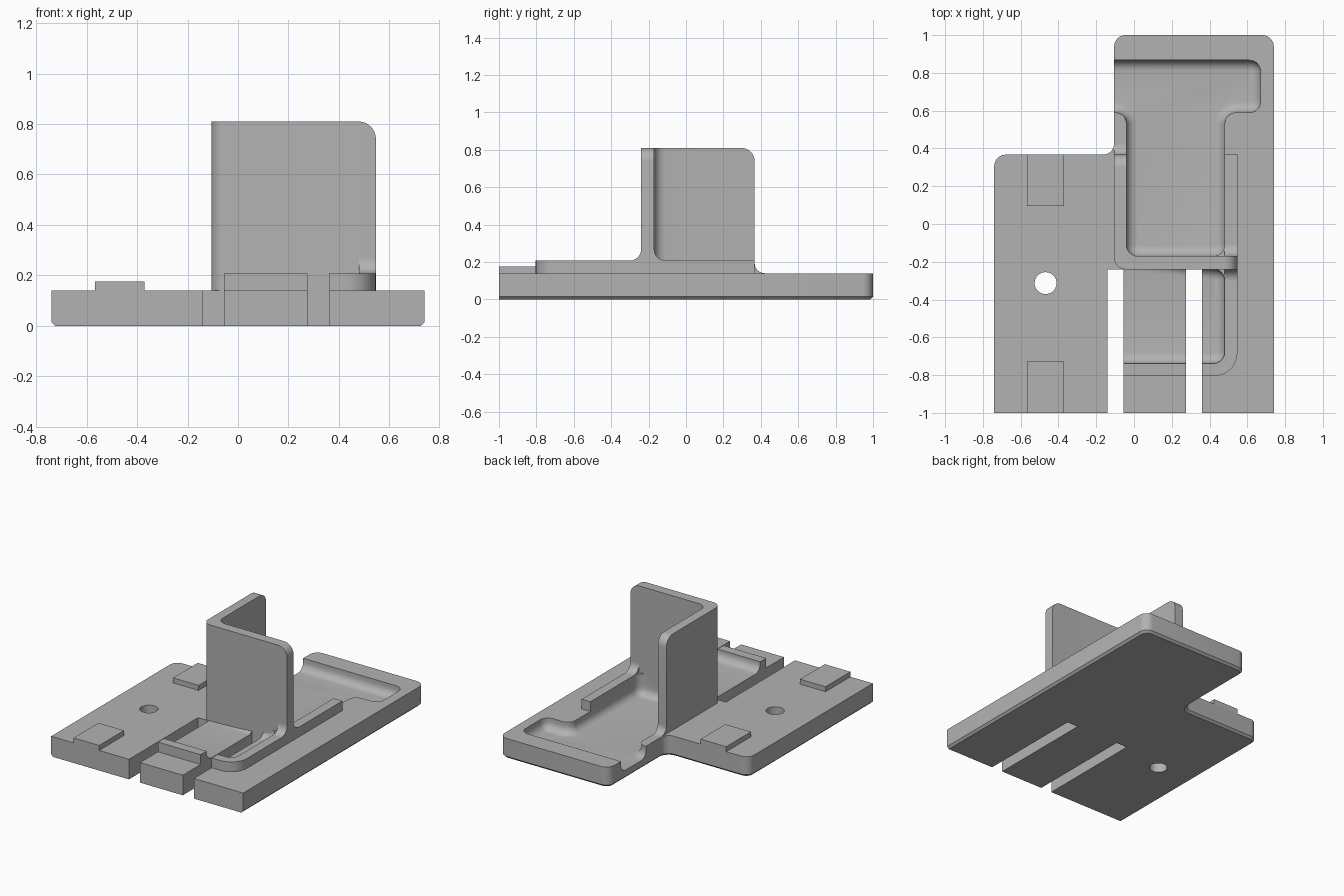
import bpy, bmesh, math
from mathutils import Vector

if "Cube" in bpy.data.objects:
    bpy.data.objects.remove(bpy.data.objects["Cube"])

grey = bpy.data.materials.new("plain_grey")
grey.use_nodes = True
COLOUR = (0.45, 0.45, 0.45, 1)
grey.diffuse_color = COLOUR
grey.node_tree.nodes["Principled BSDF"].inputs["Base Color"].default_value = COLOUR

R = 0.06                      # common corner radius
BASE, RIM, TOP = 0.14, 0.208, 0.81
FLOOR = 0.06


def rounded(corners, steps=8):
    """Outline from (x, y, radius) corners with tangent arcs."""
    out = []
    for i, (x, y, r) in enumerate(corners):
        p = Vector((x, y))
        if r == 0:
            out.append(p)
            continue
        u = (Vector(corners[i - 1][:2]) - p).normalized()
        v = (Vector(corners[(i + 1) % len(corners)][:2]) - p).normalized()
        c = p + r * (u + v)
        for k in range(steps + 1):
            t = math.pi / 2 * k / steps
            out.append(c - r * (v * math.cos(t) + u * math.sin(t)))
    return out


def prism(name, outline, z0, z1, bevel=0, segments=1, pick=None, place=None):
    """Extrude an outline; bevel the edges chosen by pick."""
    bm = bmesh.new()
    low = [bm.verts.new((p[0], p[1], z0)) for p in outline]
    high = [bm.verts.new((p[0], p[1], z1)) for p in outline]
    bm.faces.new(low)
    bm.faces.new(high)
    for i in range(len(low)):
        j = (i + 1) % len(low)
        bm.faces.new((low[i], low[j], high[j], high[i]))
    bmesh.ops.recalc_face_normals(bm, faces=bm.faces)
    if bevel:
        edges = [e for e in bm.edges if pick(*[v.co for v in e.verts])]
        bmesh.ops.bevel(bm, geom=edges, offset=bevel, segments=segments,
                        profile=0.5, affect='EDGES')
    if place:
        for v in bm.verts:
            v.co = place(v.co)
        bmesh.ops.recalc_face_normals(bm, faces=bm.faces)
    mesh = bpy.data.meshes.new(name)
    bm.to_mesh(mesh)
    bm.free()
    mesh.materials.append(grey)
    obj = bpy.data.objects.new(name, mesh)
    bpy.context.collection.objects.link(obj)
    return obj


def box(name, x0, x1, y0, y1, z0, z1):
    return prism(name, [(x0, y0), (x1, y0), (x1, y1), (x0, y1)], z0, z1)


def cut(obj, cutters):
    for c in cutters:
        m = obj.modifiers.new("cut", 'BOOLEAN')
        m.operation, m.solver, m.object = 'DIFFERENCE', 'EXACT', c
    graph = bpy.context.evaluated_depsgraph_get()
    mesh = bpy.data.meshes.new_from_object(obj.evaluated_get(graph))
    obj.modifiers.clear()
    obj.data = mesh


def fillet(name, x0, x1, y, z, r, side):
    """Concave quarter-round strip along x, at the foot of a wall."""
    pts = [(y, z)]
    for k in range(9):
        t = math.pi / 2 * k / 8
        pts.append((y + side * r * (1 - math.sin(t)), z + r * (1 - math.cos(t))))
    return prism(name, pts, x0, x1, place=lambda c: Vector((c.z, c.x, c.y)))


def at_height(z):
    return lambda a, b: abs(a.z - z) < 1e-5 and abs(b.z - z) < 1e-5


# Base plate with a bottom chamfer everywhere but the front
plate = prism("base_plate", rounded([
    (-0.74, -1, 0), (0.74, -1, 0), (0.74, 1, R), (-0.105, 1, R),
    (-0.105, 0.367, R), (-0.74, 0.367, R)]), 0, BASE, 0.015, 1,
    lambda a, b: at_height(0)(a, b) and max(a.y, b.y) > -0.99)

# Cutters: T-shaped pocket, two slots and a hole
pocket = prism("pocket_cutter", rounded([
    (-0.04, -0.17, R), (0.48, -0.17, R), (0.48, 0.59, R), (0.67, 0.59, R),
    (0.67, 0.867, R), (-0.3, 0.867, 0), (-0.3, 0.59, 0), (-0.04, 0.59, R)]),
    FLOOR, 0.5, 0.055, 6, at_height(FLOOR))
slots = [box("slot_cutter", x, x + 0.085, -1.2, -0.24, -0.2, 0.5)
         for x in (-0.14, 0.275)]
ring = [(-0.468 + 0.058 * math.cos(k * math.tau / 40),
         -0.313 + 0.058 * math.sin(k * math.tau / 40)) for k in range(40)]
hole = prism("hole_cutter", ring, -0.2, 0.5)
cut(plate, [pocket, hole] + slots)

# Raised front rim, hollowed with a filleted tray
front_rim = prism("front_rim", rounded([
    (-0.06, -0.804, 0), (0.547, -0.804, 0.12), (0.547, -0.2, 0),
    (-0.06, -0.2, 0)]), 0.1, RIM)
tray = prism("tray_cutter", rounded([
    (-0.3, -0.738, 0), (0.48, -0.738, R), (0.48, -0.238, R), (-0.3, -0.238, 0)]),
    BASE + 0.001, 0.5, 0.055, 6,
    lambda a, b: at_height(BASE + 0.001)(a, b) and min(a.y, b.y) < -0.239
    and max(a.x, b.x) > -0.29)
cut(front_rim, [tray] + slots)

# Right-hand rim beside the pocket
side_rim = prism("side_rim", rounded([
    (0.547, -0.2, 0), (0.547, 0.367, 0), (0.48, 0.367, 0), (0.48, -0.17, R),
    (0.38, -0.17, 0), (0.38, -0.2, 0)]), BASE, RIM)

# Upright corner wall with rounded free top corners
wall = prism("corner_wall", rounded([
    (-0.105, -0.24, R), (0.547, -0.24, 0), (0.547, -0.17, 0), (-0.04, -0.17, R),
    (-0.04, 0.367, 0), (-0.105, 0.367, 0)]), BASE, TOP, 0.07, 8,
    lambda a, b: at_height(TOP)(a, b)
    and (min(a.x, b.x) > 0.54 or min(a.y, b.y) > 0.36))

# Quarter-round feet of the wall
feet = [fillet("wall_back_foot", -0.105, -0.04, 0.367, BASE, 0.055, 1),
        fillet("wall_front_foot", 0.48, 0.547, -0.24, RIM, R, -1),
        fillet("wall_inner_foot", 0.48, 0.547, -0.17, RIM, R, 1)]

# Low pads on the side plate
pads = [box("pad_" + n, -0.567, -0.37, y0, y1, BASE, 0.175)
        for n, y0, y1 in (("front", -1, -0.727), ("back", 0.095, 0.367))]

for c in [pocket, hole, tray] + slots:
    bpy.data.objects.remove(c)

# Smooth shading with sharp edges kept
bpy.ops.object.select_all(action='DESELECT')
for o in [plate, front_rim, side_rim, wall] + feet + pads:
    o.select_set(True)
    bpy.context.view_layer.objects.active = o
bpy.ops.object.shade_smooth_by_angle(angle=math.radians(30))
